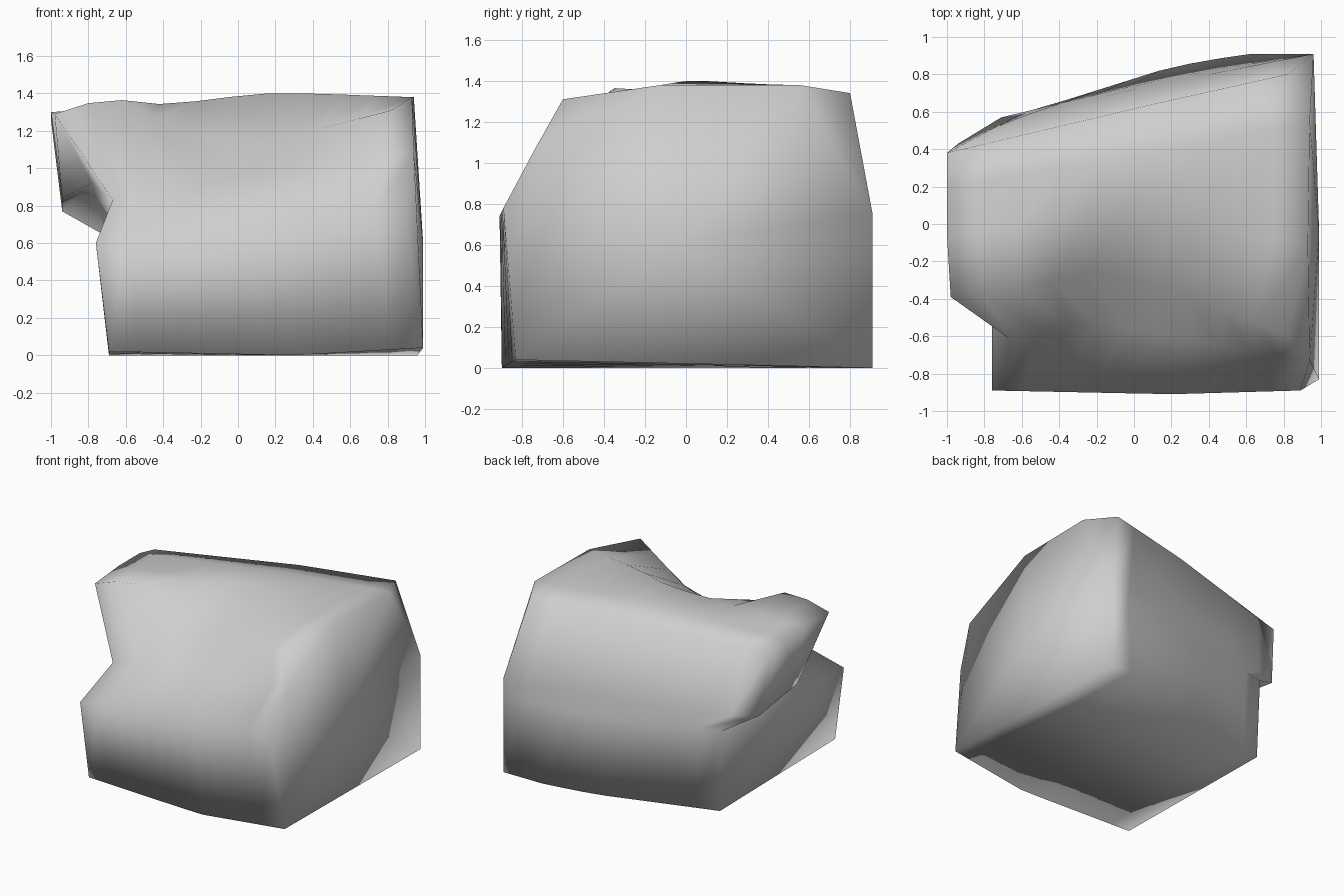
import bpy
import bmesh
from mathutils import Vector

if "Cube" in bpy.data.objects:
    bpy.data.objects.remove(bpy.data.objects["Cube"], do_unlink=True)

COLUMNS = 11

# Contour lines running left to right over the boulder, in order around it
bottom_front = [(-.69, -.88, .02), (.3, -.9, 0), (.99, -.83, .04)]
belly_front = [(-.76, -.89, .6), (.2, -.91, .74), (.89, -.89, .78)]
shoulder = [(-.67, -.61, .83), (-.3, -.52, .9), (.2, -.6, .98), (.94, -.73, 1.08)]
brow = [(-.98, -.39, 1.29), (-.67, -.36, 1.39), (-.22, -.25, 1.16), (.2, -.34, 1.15), (.82, -.6, 1.31)]
crest = [(-1, -.06, 1.3), (-.2, .03, 1.36), (.1, .1, 1.4), (.4, 0, 1.4), (.93, -.12, 1.38)]
top_back = [(-1, .2, 1.3), (.1, .38, 1.38), (.94, .55, 1.38)]
rim_back = [(-1, .38, 1.26), (.1, .64, 1.33), (.82, .8, 1.34)]
belly_back = [(-.94, .43, .77), (-.6, .58, .74), (0, .72, .75), (.4, .8, .75), (.96, .91, .75)]
waist_back = [(-.71, .57, .64), (0, .74, .6), (.4, .82, .6), (.96, .91, .6)]
bottom_back = [(-.69, .56, 0), (.2, .84, 0), (.6, .91, 0), (.96, .91, 0)]
contours = [bottom_front, belly_front, shoulder, brow, crest,
            top_back, rim_back, belly_back, waist_back, bottom_back]


def sample(points, t):
    """Point on a contour at fraction t of its width."""
    x = points[0][0] + t * (points[-1][0] - points[0][0])
    for a, b in zip(points, points[1:]):
        if x <= b[0]:
            return Vector(a).lerp(Vector(b), (x - a[0]) / (b[0] - a[0]))
    return Vector(points[-1])


bm = bmesh.new()
rows = [[bm.verts.new(sample(c, i / (COLUMNS - 1))) for i in range(COLUMNS)]
        for c in contours]

# Skin between neighbouring contours, closing underneath
for low, high in zip(rows, rows[1:] + rows[:1]):
    for i in range(COLUMNS - 1):
        bm.faces.new((low[i], low[i + 1], high[i + 1], high[i]))

# Right end: clipped corners around a slightly domed flank
foot, belly, side, corner, ridge, top, rim, back, waist, heel = [r[-1] for r in rows]
for face in ((foot, belly, side), (side, corner, ridge), (top, rim, back)):
    bm.faces.new(face)
right_hub = bm.verts.new((.99, -.05, .6))
flank = [foot, side, ridge, top, back, waist, heel]
for a, b in zip(flank, flank[1:] + flank[:1]):
    bm.faces.new((a, right_hub, b))

# Left end: overhanging ledge, its underside and the wall below
foot, belly, notch, ledge_front, ledge_top, ledge_back, rim, under_back, waist, heel = [r[0] for r in rows]
under_front = bm.verts.new((-.94, -.05, .84))
hollow = bm.verts.new((-.78, -.3, .92))
wall = bm.verts.new((-.76, -.53, .6))
for face in ((ledge_front, ledge_top, under_front),
             (ledge_top, ledge_back, under_front),
             (ledge_back, rim, under_back, under_front),
             (notch, ledge_front, hollow),
             (ledge_front, under_front, hollow),
             (hollow, under_front, under_back, waist),
             (notch, hollow, waist, wall),
             (belly, notch, wall),
             (foot, belly, wall),
             (foot, wall, heel),
             (wall, waist, heel)):
    bm.faces.new(face)

bmesh.ops.recalc_face_normals(bm, faces=bm.faces)
for f in bm.faces:
    f.smooth = True

mesh = bpy.data.meshes.new("boulder")
bm.to_mesh(mesh)
bm.free()
boulder = bpy.data.objects.new("boulder", mesh)
bpy.context.collection.objects.link(boulder)

# Plain grey stone
stone = bpy.data.materials.new("grey stone")
stone.use_nodes = True
grey = (.62, .62, .62, 1)
stone.diffuse_color = grey
stone.node_tree.nodes["Principled BSDF"].inputs["Base Color"].default_value = grey
mesh.materials.append(stone)
